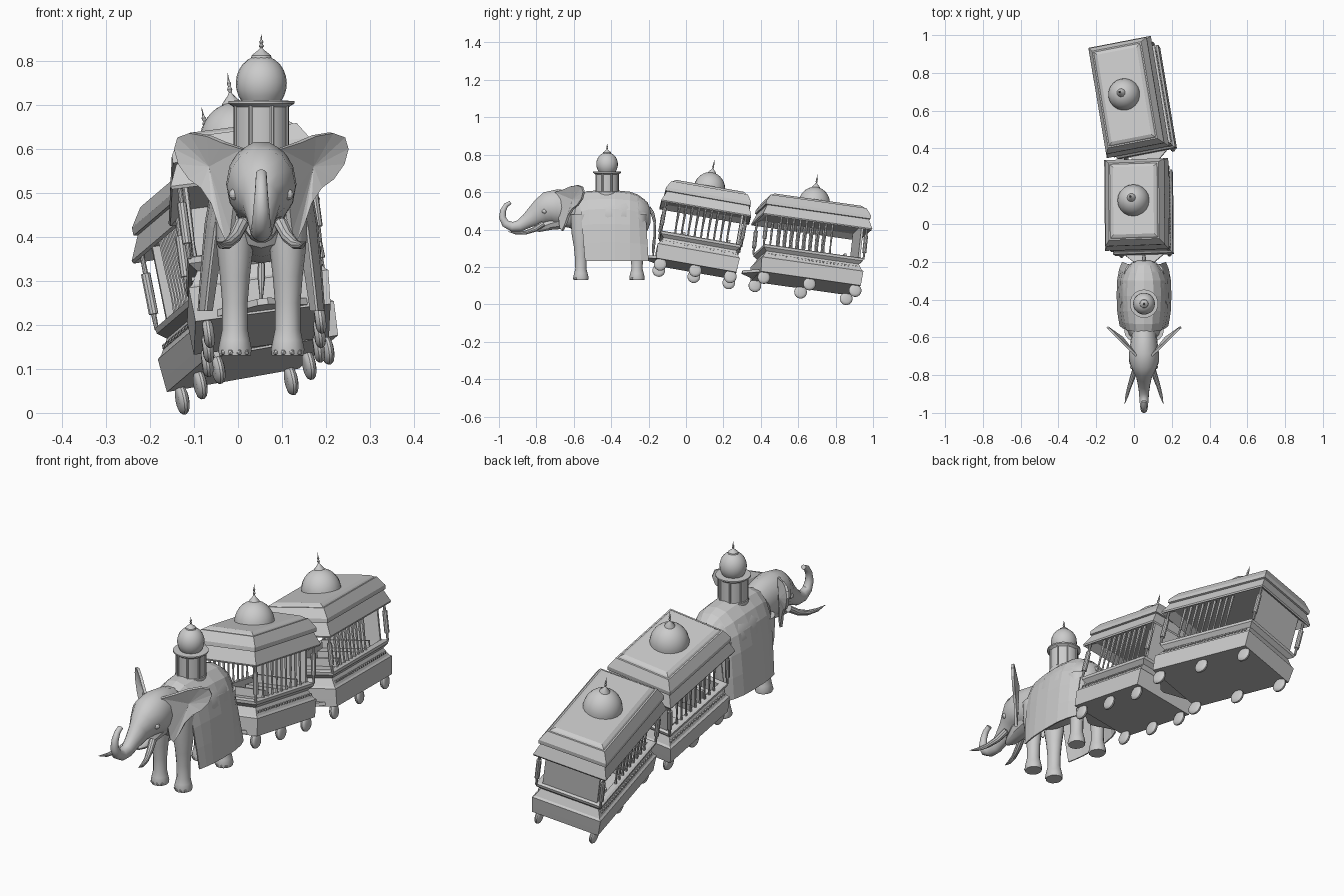
import bpy, bmesh
from math import sin, cos, pi, radians
from mathutils import Vector, Matrix

if "Cube" in bpy.data.objects:
    bpy.data.objects.remove(bpy.data.objects["Cube"])

CX = 0.053  # elephant centre line


def finish(name, bm, M=None, smooth=None):
    bmesh.ops.recalc_face_normals(bm, faces=bm.faces)
    me = bpy.data.meshes.new(name)
    bm.to_mesh(me)
    bm.free()
    o = bpy.data.objects.new(name, me)
    bpy.context.collection.objects.link(o)
    if M is not None:
        o.matrix_world = M
    if smooth:
        bpy.ops.object.select_all(action='DESELECT')
        o.select_set(True)
        bpy.context.view_layer.objects.active = o
        bpy.ops.object.shade_smooth_by_angle(angle=radians(smooth))
    return o


def skin(bm, loops, caps=True):
    rows = [[bm.verts.new(p) for p in l] for l in loops]
    n = len(rows[0])
    for a, b in zip(rows, rows[1:]):
        for i in range(n):
            bm.faces.new((a[i], a[(i + 1) % n], b[(i + 1) % n], b[i]))
    if caps:
        bm.faces.new(rows[0])
        bm.faces.new(rows[-1])


def tube_into(bm, rings, n=12):
    """Each ring is x, y, z, side radius, other radius."""
    P = [Vector(r[:3]) for r in rings]
    loops = []
    for i, r in enumerate(rings):
        t = (P[min(i + 1, len(P) - 1)] - P[max(i - 1, 0)]).normalized()
        ref = Vector((0, 1, 0)) if abs(t.x) > 0.9 else Vector((1, 0, 0))
        u = (ref - t * ref.dot(t)).normalized()
        v = t.cross(u)
        loops.append([P[i] + u * r[3] * cos(2 * pi * k / n) + v * r[-1] * sin(2 * pi * k / n)
                      for k in range(n)])
    skin(bm, loops)


def tube(name, rings, n=12, M=None, smooth=35):
    bm = bmesh.new()
    tube_into(bm, rings, n)
    return finish(name, bm, M, smooth)


def lathe(name, x, y, prof, n=24, M=None):
    return tube(name, [(x, y, z, r) for r, z in prof], n, M)


def tiers(name, prof, extra, M):
    """Rectangular stacked profile of (height, half width)."""
    bm = bmesh.new()
    skin(bm, [[(a * w, b * (w + extra), h) for a, b in ((1, 1), (-1, 1), (-1, -1), (1, -1))]
              for h, w in prof])
    return finish(name, bm, M)


def box(name, c, s, M=None):
    bm = bmesh.new()
    bmesh.ops.create_cube(bm, size=1, matrix=Matrix.Translation(c) @ Matrix.Diagonal((*s, 1)))
    return finish(name, bm, M)


def dome(name, x, y, z, r, h, start, tip, M=None):
    """Round dome from a start angle, with a small cone and beaded spike on top."""
    s0 = sin(radians(start))
    ang = [radians(start + (84 - start) * i / 9) for i in range(10)]
    lathe(name, x, y, [(r * cos(a), z + h * (sin(a) - s0) / (1 - s0)) for a in ang], 20, M)
    t, k = z + h, tip
    lathe(name + "_finial", x, y, [(.024, t - .008), (.022, t), (.007, t + .25 * k), (.003, t + .35 * k),
          (.006, t + .45 * k), (.003, t + .55 * k), (.005, t + .65 * k), (.002, t + .75 * k), (.0006, t + k)], 10, M)


def carriage(tag, M, half_len, wheel_y, bar_mid):
    e = half_len - 0.17
    # hollow body with moulded sides
    tiers(tag + "_body", [(0, .155), (.03, .157), (.078, .16), (.085, .152), (.118, .135), (.135, .152),
                          (.148, .154), (.152, .145), (.152, .125), (.035, .12)], e - .01, M)
    # stepped roof
    tiers(tag + "_roof", [(.33, .13), (.305, .168), (.312, .171), (.365, .150), (.367, .158), (.385, .158),
                          (.426, .134), (.426, .127), (.432, .122), (.44, .108)], e, M)
    dome(tag + "_dome", 0, 0, .435, .085, .092, 0, .07, M)
    # back wall and benches
    box(tag + "_back_wall", (0, e + .125, .235), (.255, .012, .21), M)
    for k in (-.5, .5):
        box(tag + "_bench", (0, k * half_len, .085), (.22, .06, .1), M)
        box(tag + "_bench_back", (0, k * half_len + .03, .12), (.22, .012, .1), M)
    bars, studs, wheels, posts = (bmesh.new() for _ in range(4))
    for s in (-1, 1):
        # window bars
        for i in range(9):
            y = bar_mid + (i - 4) * .035
            tube_into(bars, [(s * .134, y, h, r) for h, r in ((.14, .007), (.19, .004), (.25, .006), (.335, .007))], 6)
        # stud row on the belt
        c = int((half_len - .04) / .02)
        for i in range(-c, c + 1):
            bmesh.ops.create_cube(studs, size=.009, matrix=Matrix.Translation((s * .146, i * .02, .1)))
        # wheels and corner posts
        for k in (-1, 0, 1):
            tube_into(wheels, [(s * .128 + d, k * wheel_y, -.026, r)
                      for d, r in ((-.012, .02), (-.009, .029), (-.003, .034), (.003, .034), (.009, .029), (.012, .02))], 20)
        for k in (-1, 1):
            tube_into(posts, [(s * .15, k * (e + .145), h, r) for h, r in
                      ((.145, .005), (.18, .006), (.181, .011), (.275, .011), (.276, .006), (.33, .005))], 10)
    for nm, bm in (("_window_bars", bars), ("_studs", studs), ("_wheels", wheels), ("_corner_posts", posts)):
        finish(tag + nm, bm, M, 35 if nm != "_studs" else None)
    # triangular hitch plate at the front
    bm = bmesh.new()
    skin(bm, [[(-.11, -e - .14, h), (.11, -e - .14, h), (.012, -e - .22, h), (-.012, -e - .22, h)]
              for h in (.005, .02)])
    finish(tag + "_hitch", bm, M)


def pose(loc, pitch, roll, yaw):
    R = [Matrix.Rotation(radians(a), 4, ax) for a, ax in ((yaw, 'Z'), (-pitch, 'X'), (-roll, 'Y'))]
    return Matrix.Translation(loc) @ R[0] @ R[1] @ R[2]


carriage("front_carriage", pose((.055, .05, .19), 10, 7.5, .5), .243, .19, 0)
carriage("rear_carriage", pose((.033, .639, .112), 8, 10, 9.5), .298, .25, -.05)

# elephant body
tube("elephant_body", [(CX, y, z, w, h) for y, z, w, h in
     ((-.615, .48, .045, .06), (-.59, .475, .078, .10), (-.53, .475, .1, .12), (-.42, .47, .122, .13),
      (-.32, .47, .12, .125), (-.25, .47, .095, .11), (-.205, .47, .065, .075), (-.19, .47, .03, .035))], 16)
# head, jaw and trunk
tube("elephant_head", [(CX, y, z, w, h) for y, z, w, h in
     ((-.56, .49, .065, .095), (-.63, .51, .072, .10), (-.69, .52, .08, .098), (-.735, .515, .078, .09),
      (-.77, .495, .06, .075), (-.805, .475, .043, .058), (-.85, .445, .033, .04), (-.89, .42, .027, .032),
      (-.93, .415, .024, .026), (-.965, .432, .021, .022), (-.982, .465, .018, .019), (-.978, .5, .015, .016),
      (-.962, .53, .013, .013), (-.938, .545, .012, .01))], 14)
tube("elephant_jaw", [(CX, y, z, w, h) for y, z, w, h in
     ((-.66, .45, .05, .05), (-.73, .43, .045, .035), (-.79, .405, .028, .02), (-.815, .4, .01, .008))], 10)
# tail
tube("elephant_tail", [(CX, y, z, r) for y, z, r in
     ((-.2, .515, .012), (-.18, .49, .01), (-.167, .44, .008), (-.168, .36, .007), (-.174, .31, .009), (-.176, .255, .003))], 8)

for s, side in ((-1, "left"), (1, "right")):
    # legs with toenails
    for nm, y in (("front", -.562), ("hind", -.262)):
        x = CX + s * .06
        tube(f"elephant_{nm}_{side}_leg", [(x, y, z, w, d) for z, w, d in
             ((.13, .036, .039), (.145, .038, .041), (.165, .034, .036), (.19, .029, .03), (.25, .029, .032),
              (.31, .034, .038), (.38, .042, .05), (.48, .045, .055))], 12)
        bm = bmesh.new()
        for a in (-50, -17, 17, 50):
            bmesh.ops.create_icosphere(bm, subdivisions=1, radius=.008, matrix=Matrix.Translation(
                (x + .033 * sin(radians(a)), y - .036 * cos(radians(a)), .138)))
        finish(f"elephant_{nm}_{side}_toenails", bm)
    # tusks
    tube(f"elephant_{side}_tusk", [(CX + s * x, y, z, r) for x, y, z, r in
         ((.045, -.765, .43, .016), (.06, -.81, .4, .014), (.077, -.86, .383, .011),
          (.091, -.91, .381, .008), (.102, -.952, .39, .001))], 10)
    # eyes
    bm = bmesh.new()
    bmesh.ops.create_uvsphere(bm, u_segments=10, v_segments=6, radius=.013,
                              matrix=Matrix.Translation((CX + s * .061, -.757, .497)))
    finish(f"elephant_{side}_eye", bm)
    # ears fanned from a raised centre
    bm = bmesh.new()
    edge = ((.04, .6), (.085, .615), (.12, .63), (.16, .637), (.187, .627), (.195, .6), (.186, .565), (.162, .53),
            (.135, .51), (.113, .475), (.095, .425), (.078, .392), (.066, .41), (.058, .48))
    out = [bm.verts.new((CX + s * u, -.68 + (u - .058) * .98, z)) for u, z in edge]
    mid = bm.verts.new((CX + s * .115, -.602, .56))
    for i in range(len(out)):
        bm.faces.new((out[i], out[(i + 1) % len(out)], mid))
    ear = finish(f"elephant_{side}_ear", bm)
    m = ear.modifiers.new("thickness", 'SOLIDIFY')
    m.thickness = .012
    m.offset = 0

# draped blanket over the back
bm = bmesh.new()
half = ((0, .61), (.05, .6), (.09, .563), (.115, .51), (.129, .43), (.138, .33), (.145, .232))
arch = [(-x, z) for x, z in half[:0:-1]] + list(half)
rows = []
for y, k, dz in ((-.57, .78, -.02), (-.53, .88, -.005), (-.46, .96, 0), (-.38, 1, 0), (-.3, .97, -.008),
                 (-.24, .82, -.022), (-.2, .6, -.05)):
    row = []
    for x, z in arch:
        f = (z - .232) / .378           # 0 at the hem, 1 on the spine
        kk = k + (1 - k) * .5 * (1 - f)  # hem spreads straighter than the back
        dy = -.02 * f if y > -.25 else .03 * (1 - f) if y < -.5 else 0
        row.append(bm.verts.new((CX + x * kk, y + dy, z + dz * f)))
    rows.append(row)
for a, b in zip(rows, rows[1:]):
    for i in range(len(arch) - 1):
        bm.faces.new((a[i], a[i + 1], b[i + 1], b[i]))
blanket = finish("blanket", bm)
m = blanket.modifiers.new("thickness", 'SOLIDIFY')
m.thickness = .006

# turret with slim columns and dome
TY = -.422
lathe("turret", CX, TY, [(.066, .575), (.066, .6), (.063, .602), (.063, .695), (.066, .698), (.075, .703), (.075, .709), (.04, .711)], 24)
for i in range(8):
    a = pi * i / 4 + pi / 8
    lathe("turret_column", CX + .062 * cos(a), TY + .062 * sin(a), [(.005, .6), (.005, .7)], 8)
dome("turret_dome", CX, TY, .708, .058, .105, -40, .047)
